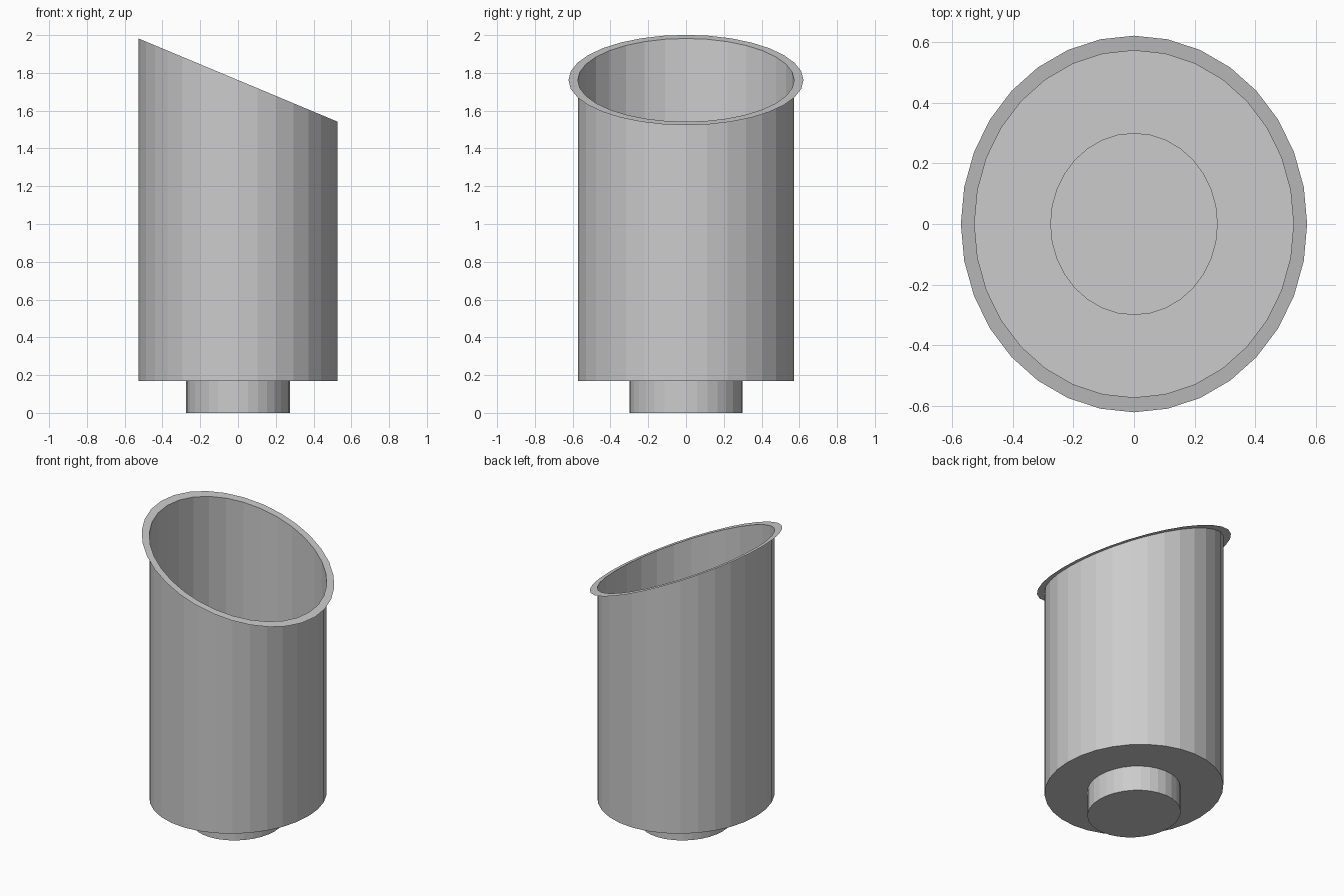
import bpy, bmesh, math

if "Cube" in bpy.data.objects:
    bpy.data.objects.remove(bpy.data.objects["Cube"])

SIDES = 32
MID_Z, SLOPE = 1.762, 0.418   # slanted plane of the mouth


def ring(bm, rx, ry, z=None):
    """Elliptical ring; lies on the slanted mouth plane when z is None."""
    verts = []
    for i in range(SIDES):
        a = 2 * math.pi * i / SIDES
        x, y = rx * math.cos(a), ry * math.sin(a)
        verts.append(bm.verts.new((x, y, MID_Z - SLOPE * x if z is None else z)))
    return verts


def loft(name, sections, cap=False):
    """Skin successive rings into a thin shell, optionally closing the first."""
    bm = bmesh.new()
    rings = [ring(bm, *s) for s in sections]
    for lo, hi in zip(rings, rings[1:]):
        for i in range(SIDES):
            j = (i + 1) % SIDES
            bm.faces.new((lo[i], lo[j], hi[j], hi[i]))
    if cap:
        bm.faces.new(rings[0][::-1])
    mesh = bpy.data.meshes.new(name)
    bm.to_mesh(mesh)
    bm.free()
    obj = bpy.data.objects.new(name, mesh)
    bpy.context.collection.objects.link(obj)
    return obj


# Narrow foot, closed underneath and open into the body
loft("foot", [(0.275, 0.299, 0), (0.275, 0.299, 0.17)], cap=True)

# Body: ring-shaped floor and wall up to the slanted mouth
loft("body", [(0.275, 0.299, 0.17), (0.527, 0.573, 0.17), (0.527, 0.573)])

# Flat flange around the mouth
loft("rim", [(0.572, 0.622), (0.527, 0.573)])
